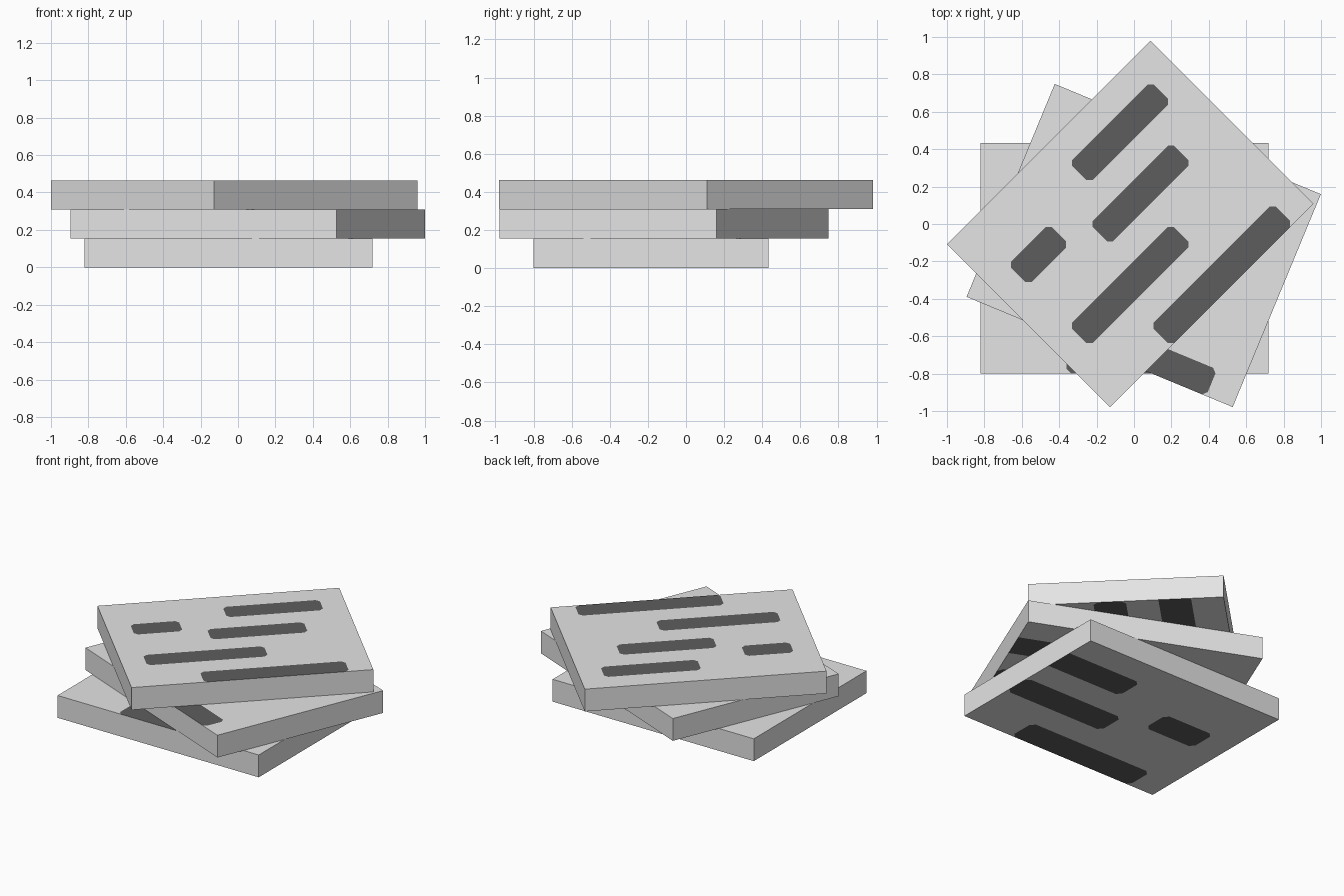
import bpy, bmesh, math
from mathutils import Vector

if "Cube" in bpy.data.objects:
    bpy.data.objects.remove(bpy.data.objects["Cube"], do_unlink=True)

LENGTH, WIDTH, THICK = 1.54, 1.232, 0.1545
CHAMFER = 0.15  # clipped stripe corners, as a fraction of a cell

# Stripes in cells: start column, end column, row (counted from the +x, +y corner)
STRIPES = [(1, 5, 1), (2, 6, 3), (7, 9, 2), (4, 9, 5), (1, 7, 7)]


def make_material(name, value):
    mat = bpy.data.materials.new(name)
    mat.use_nodes = True
    colour = (value, value, value, 1.0)
    mat.diffuse_color = colour
    bsdf = mat.node_tree.nodes["Principled BSDF"]
    bsdf.inputs["Base Color"].default_value = colour
    bsdf.inputs["Roughness"].default_value = 0.9
    return mat


def split(bm, faces, co, normal):
    """Cut only the given faces along a plane."""
    faces = list(faces)
    edges = {e for f in faces for e in f.edges}
    verts = {v for f in faces for v in f.verts}
    bmesh.ops.bisect_plane(bm, geom=faces + list(edges) + list(verts), dist=1e-5,
                           plane_co=co, plane_no=normal)


def paint_side(bm, side, cols, rows, first_col):
    """Cut a cols x rows grid into the top (side=1) or bottom (side=-1) and colour the stripes."""
    cx, cy = LENGTH / cols, WIDTH / rows

    def side_faces():
        bm.normal_update()
        return [f for f in bm.faces if f.normal.z * side > 0.9]

    def to_cell(face):
        c = face.calc_center_median()
        return (LENGTH / 2 - c.x) / cx, (WIDTH / 2 - c.y) / cy

    # Grid lines
    for i in range(1, cols):
        split(bm, side_faces(), (LENGTH / 2 - i * cx, 0, 0), (1, 0, 0))
    for j in range(1, rows):
        split(bm, side_faces(), (0, WIDTH / 2 - j * cy, 0), (0, 1, 0))

    stripes = [(a - first_col, b - first_col, r) for a, b, r in STRIPES if r < rows]

    # Clipped corners: one diagonal cut inside each stripe-end cell
    for start, end, row in stripes:
        for col, edge, sx in ((start, start, -1), (end - 1, end, 1)):
            if not 0 <= col < cols:
                continue
            for line, sy in ((row, -1), (row + 1, 1)):
                cell = [f for f in side_faces()
                        if tuple(map(math.floor, to_cell(f))) == (col, row)]
                corner = Vector((LENGTH / 2 - edge * cx, WIDTH / 2 - line * cy, 0))
                split(bm, cell, corner + Vector((sx * cx * CHAMFER, 0, 0)),
                      Vector((sx / cx, sy / cy, 0)).normalized())

    # Colour rule: inside a stripe and not in a clipped corner
    for f in side_faces():
        a, b = to_cell(f)
        for start, end, row in stripes:
            da, db = min(a - start, end - a), min(b - row, row + 1 - b)
            if da > 0 and db > 0 and da + db > CHAMFER:
                f.material_index = 1


# One slab mesh shared by the whole stack
bm = bmesh.new()
bmesh.ops.create_cube(bm, size=1.0)
bmesh.ops.scale(bm, vec=(LENGTH, WIDTH, THICK), verts=bm.verts)
paint_side(bm, 1, 10, 8, 0)
paint_side(bm, -1, 8, 6, 2)
slab_mesh = bpy.data.meshes.new("slab")
bm.to_mesh(slab_mesh)
bm.free()
slab_mesh.materials.append(make_material("light_grey", 0.78))
slab_mesh.materials.append(make_material("dark_grey", 0.11))

# Stack of three twisted slabs
STACK = [("bottom_slab", -0.052, -0.183, 0.0),
         ("middle_slab", 0.052, -0.115, -22.5),
         ("top_slab", -0.02, 0.0, 45.0)]
for level, (name, x, y, angle) in enumerate(STACK):
    slab = bpy.data.objects.new(name, slab_mesh)
    slab.location = (x, y, (level + 0.5) * THICK)
    slab.rotation_euler.z = math.radians(angle)
    bpy.context.collection.objects.link(slab)
